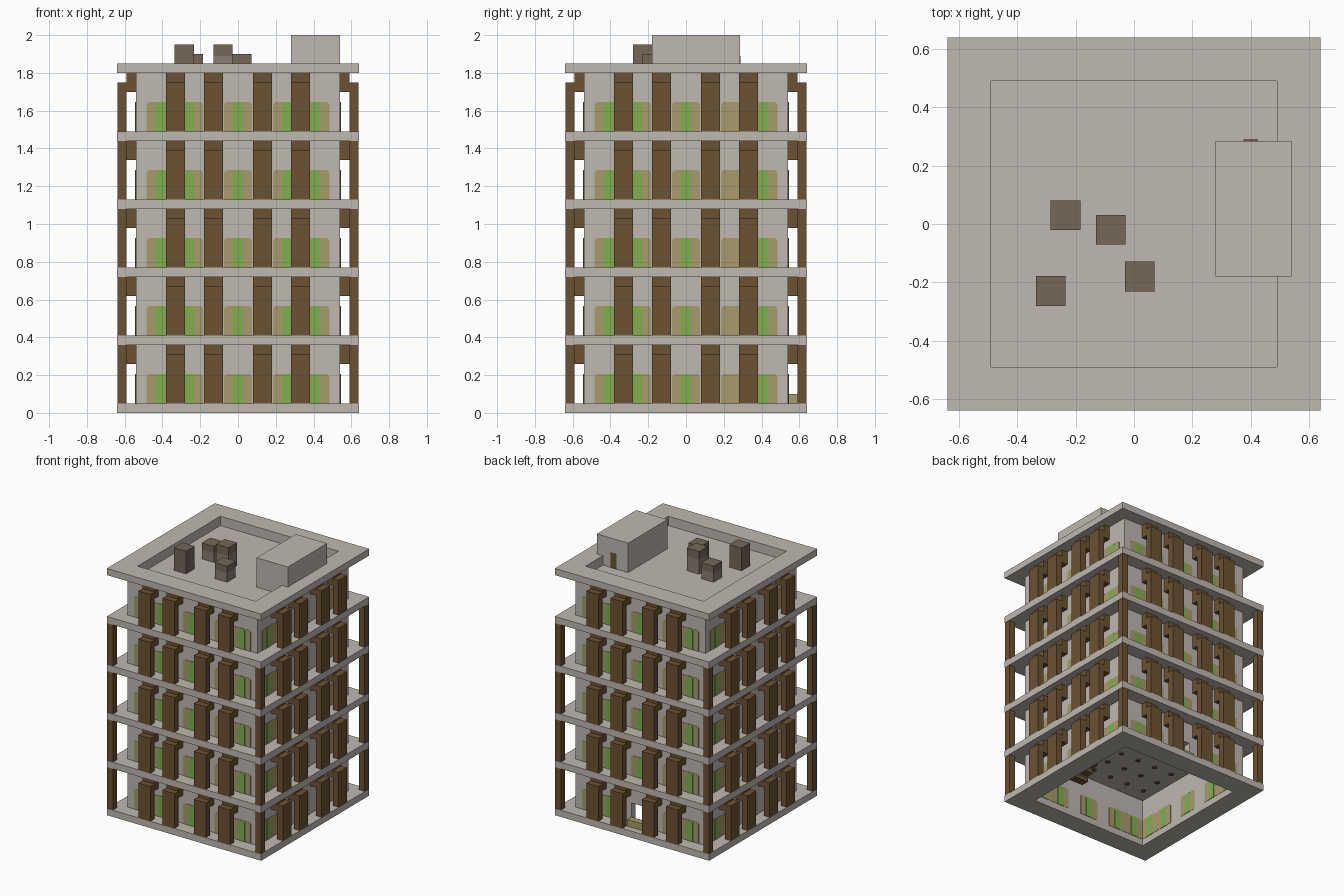
import bpy, bmesh
from mathutils import Matrix
from math import pi

if "Cube" in bpy.data.objects:
    bpy.data.objects.remove(bpy.data.objects["Cube"])


def material(name, rgb):
    m = bpy.data.materials.new(name)
    m.use_nodes = True
    m.diffuse_color = (*rgb, 1)
    m.node_tree.nodes["Principled BSDF"].inputs["Base Color"].default_value = (*rgb, 1)
    return m


concrete = material("concrete", (0.52, 0.48, 0.44))
timber = material("brown timber", (0.147, 0.084, 0.032))
tan = material("tan panel", (0.39, 0.33, 0.15))
green = material("green panel", (0.22, 0.43, 0.08))
vent = material("vent brown", (0.174, 0.138, 0.093))
vent_light = material("vent base", (0.25, 0.21, 0.165))

WALL, INNER, EDGE, STEP = 0.54, 0.49, 0.64, 0.36
STOREYS = [0.05 + STEP * i for i in range(5)]   # floor level of each storey
ROOM = 0.31
WELL = (0.28, -0.18, 0.485, 0.28)


def box(bm, x0, x1, y0, y1, z0, z1, side=0):
    """Axis box, turned to face one of the four sides."""
    size = Matrix.Diagonal((x1 - x0, y1 - y0, z1 - z0, 1))
    at = Matrix.Translation(((x0 + x1) / 2, (y0 + y1) / 2, (z0 + z1) / 2))
    bmesh.ops.create_cube(bm, size=1, matrix=Matrix.Rotation(side * pi / 2, 4, 'Z') @ at @ size)


def frame(bm, half, hole, z0, z1):
    """Square slab with a rectangular hole."""
    def loop(r, z):
        a, b, c, d = r
        return [bm.verts.new(p) for p in ((a, b, z), (c, b, z), (c, d, z), (a, d, z))]
    outer = (-half, -half, half, half)
    rings = [loop(outer, z0), loop(outer, z1), loop(hole, z1), loop(hole, z0)]
    for r in range(4):
        p, q = rings[r], rings[(r + 1) % 4]
        for i in range(4):
            j = (i + 1) % 4
            bm.faces.new((p[i], p[j], q[j], q[i]))


def panel(bm, x, width, z, height, y0, y1, side):
    """Upright panel with clipped top corners."""
    w, c = width / 2, 0.012
    outline = [(-w, 0), (w, 0), (w, height - c), (w - c, height), (c - w, height), (-w, height - c)]
    turn = Matrix.Rotation(side * pi / 2, 4, 'Z')
    front = [bm.verts.new(turn @ Matrix.Translation((x + px, y0, z + pz)).translation) for px, pz in outline]
    back = [bm.verts.new(turn @ Matrix.Translation((x + px, y1, z + pz)).translation) for px, pz in outline]
    bm.faces.new(front)
    bm.faces.new(back[::-1])
    for i in range(6):
        j = (i + 1) % 6
        bm.faces.new((front[j], front[i], back[i], back[j]))


def finish(bm, name, mat):
    bmesh.ops.recalc_face_normals(bm, faces=bm.faces)
    me = bpy.data.meshes.new(name)
    bm.to_mesh(me)
    bm.free()
    me.materials.append(mat)
    ob = bpy.data.objects.new(name, me)
    bpy.context.collection.objects.link(ob)
    return ob


square = (-INNER, -INNER, INNER, INNER)

# Slabs: open base ring, floors with a stairwell, roof rim and sunken roof deck
bm = bmesh.new()
frame(bm, EDGE, square, 0, 0.05)
for z in STOREYS[1:]:
    frame(bm, EDGE, WELL, z - 0.05, z)
frame(bm, EDGE, square, 1.80, 1.85)
box(bm, -INNER, INNER, -INNER, INNER, 1.73, 1.78)
finish(bm, "floor_slabs", concrete)

# Walls: the ground storey has a doorway at the back
DOOR = (-0.075, 0.05)
bm = bmesh.new()
for z in STOREYS[1:]:
    frame(bm, WALL, square, z, z + ROOM)
z = STOREYS[0]
for side in range(4):
    reach = WALL if side % 2 == 0 else INNER
    if side == 2:
        box(bm, -reach, DOOR[0], -WALL, -INNER, z, z + ROOM, side)
        box(bm, DOOR[1], reach, -WALL, -INNER, z, z + ROOM, side)
        box(bm, *DOOR, -WALL, -INNER, z + 0.155, z + ROOM, side)
    else:
        box(bm, -reach, reach, -WALL, -INNER, z, z + ROOM, side)
finish(bm, "walls", concrete)

# Panels: tan units with a green strip, showing on both sides of the wall
tan_bm, green_bm = bmesh.new(), bmesh.new()
for side in range(4):
    for z in STOREYS:
        for x in (-0.41, -0.26, 0, 0.26, 0.41):
            if side == 2 and x == 0 and z == STOREYS[0]:
                continue
            panel(tan_bm, x, 0.15, z, 0.155, -WALL - 0.002, -INNER + 0.002, side)
            if not (side == 1 and x == 0.26):
                panel(green_bm, x, 0.052, z, 0.155, -WALL - 0.004, -INNER + 0.004, side)
finish(tan_bm, "tan_panels", tan)
finish(green_bm, "green_panels", green)

# Timber posts with brackets on every side
bm = bmesh.new()
for side in range(4):
    for z in STOREYS:
        for x in (-0.33, -0.13, 0.13, 0.33):
            box(bm, x - 0.05, x + 0.05, -EDGE + 0.002, -0.59, z, z + 0.26, side)
            box(bm, x - 0.05, x + 0.05, -0.59, -WALL, z + 0.21, z + ROOM, side)
finish(bm, "facade_posts", timber)

# Corner columns on all but the top storey
bm = bmesh.new()
for side in range(4):
    for z in STOREYS[:-1]:
        box(bm, 0.59, EDGE - 0.002, -EDGE + 0.002, -0.59, z, z + ROOM, side)
finish(bm, "corner_columns", timber)

# Entrance step
bm = bmesh.new()
box(bm, *DOOR, -0.59, -WALL, 0.05, 0.10, 2)
finish(bm, "entrance_step", tan)

# Stairs in the stairwell
bm = bmesh.new()
for z in STOREYS[:-1]:
    for i in range(8):
        y = -0.18 + i * 0.055
        box(bm, 0.32, 0.46, y, y + 0.06, z + i * 0.042, z + i * 0.042 + 0.03)
finish(bm, "stairs", timber)

# Round ceiling lights
bm = bmesh.new()
for z in STOREYS[1:]:
    for i in range(6):
        for j in range(6):
            x, y = -0.4 + i * 0.15, -0.375 + j * 0.15
            if x < 0.24 or not -0.22 < y < 0.32:
                bmesh.ops.create_cone(bm, cap_ends=True, segments=8, radius1=0.018, radius2=0.018,
                                      depth=0.008, matrix=Matrix.Translation((x, y, z - 0.053)))
finish(bm, "ceiling_lights", timber)

# Rooftop stair house and its door
bm = bmesh.new()
box(bm, 0.28, WALL, -0.18, 0.285, 1.76, 2.0)
finish(bm, "stair_house", concrete)
bm = bmesh.new()
box(bm, 0.375, 0.425, 0.283, 0.289, 1.78, 1.89)
finish(bm, "stair_house_door", timber)

# Rooftop vents, three of them with a lighter base
for i, (x, y, top, split) in enumerate(((-0.285, -0.23, 1.95, 0), (-0.235, 0.03, 1.90, 1.85),
                                        (-0.08, -0.02, 1.95, 1.89), (0.02, -0.18, 1.90, 1.85))):
    bm = bmesh.new()
    box(bm, x - 0.051, x + 0.051, y - 0.051, y + 0.051, split or 1.78, top)
    finish(bm, f"roof_vent_{i + 1}", vent)
    if split:
        bm = bmesh.new()
        box(bm, x - 0.051, x + 0.051, y - 0.051, y + 0.051, 1.78, split)
        finish(bm, f"roof_vent_base_{i + 1}", vent_light)
